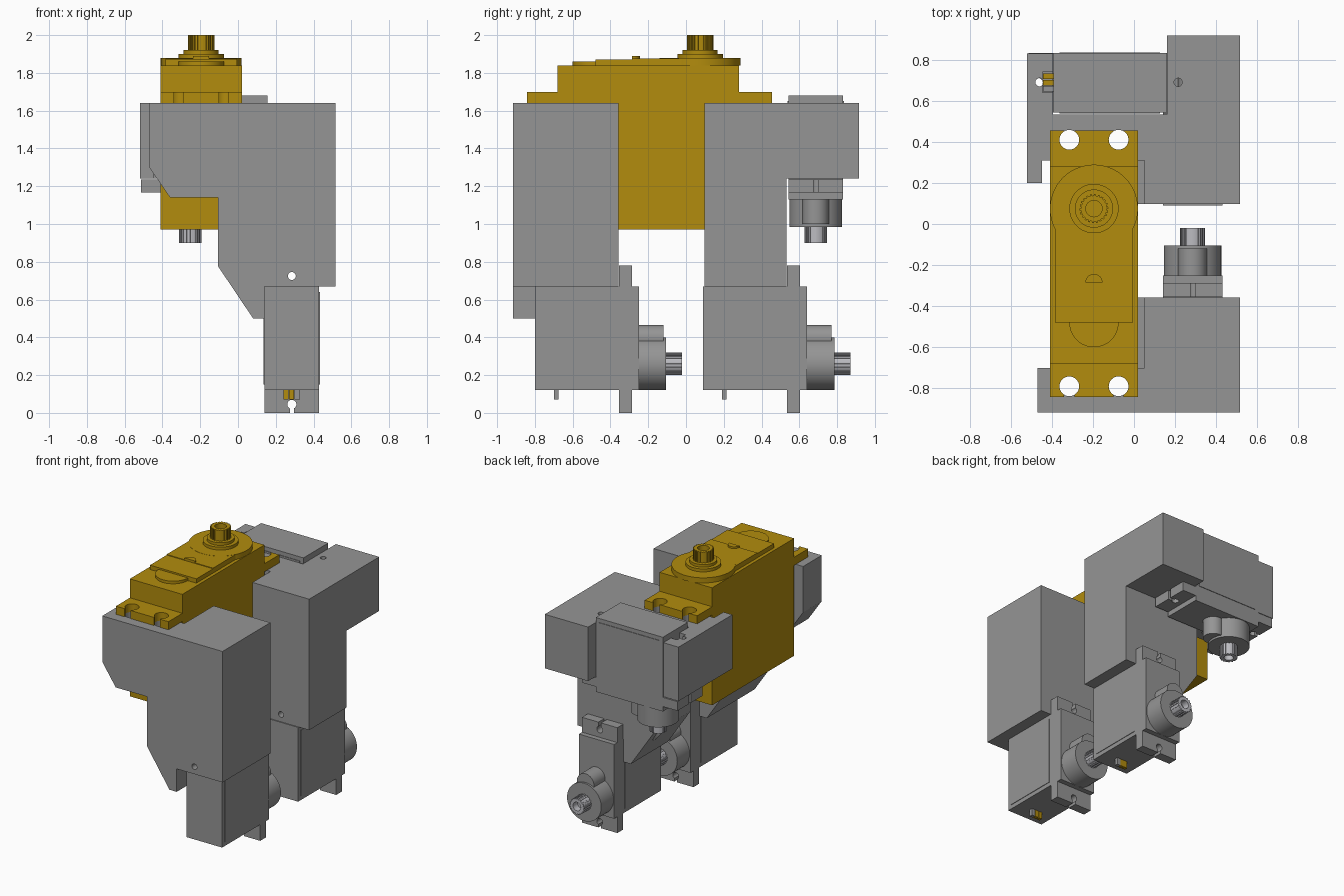
import bpy, bmesh, math
from mathutils import Matrix, Vector

if "Cube" in bpy.data.objects:
    bpy.data.objects.remove(bpy.data.objects["Cube"])


def material(name, rgb):
    m = bpy.data.materials.new(name)
    m.diffuse_color = (*rgb, 1)
    m.use_nodes = True
    m.node_tree.nodes["Principled BSDF"].inputs["Base Color"].default_value = m.diffuse_color
    return m


GRAY = material("gray plastic", (0.30, 0.30, 0.30))
GOLD = material("dark gold", (0.445, 0.262, 0.004))
STEEL = material("light steel", (0.50, 0.50, 0.53))
I = Matrix.Identity(4)
ALONG_Y = Matrix.Rotation(-math.pi / 2, 4, 'X')      # turns local z into +y


def finish(name, bm, mat, matrix=I, smooth=False):
    bmesh.ops.recalc_face_normals(bm, faces=bm.faces[:])
    bm.transform(matrix)
    me = bpy.data.meshes.new(name)
    bm.to_mesh(me)
    bm.free()
    me.materials.append(mat)
    ob = bpy.data.objects.new(name, me)
    bpy.context.collection.objects.link(ob)
    if smooth:
        bpy.ops.object.select_all(action='DESELECT')
        ob.select_set(True)
        bpy.context.view_layer.objects.active = ob
        bpy.ops.object.shade_smooth_by_angle(angle=math.radians(35))
    return ob


def prism(name, pts, h, mat, matrix=I, smooth=False):
    """Outline in xy, raised from z=0 to z=h."""
    bm = bmesh.new()
    f = bm.faces.new([bm.verts.new((x, y, 0)) for x, y in pts])
    r = bmesh.ops.extrude_face_region(bm, geom=[f])
    bmesh.ops.translate(bm, vec=(0, 0, h),
                        verts=[v for v in r['geom'] if isinstance(v, bmesh.types.BMVert)])
    return finish(name, bm, mat, matrix, smooth)


def box(name, x0, x1, y0, y1, z0, z1, mat, matrix=I):
    return prism(name, [(x0, y0), (x1, y0), (x1, y1), (x0, y1)], z1 - z0, mat,
                 matrix @ Matrix.Translation((0, 0, z0)))


def arc(r, n, a0=0.0, a1=2 * math.pi, closed=False):
    k = n if closed else n - 1
    return [(r * math.cos(a0 + (a1 - a0) * i / k), r * math.sin(a0 + (a1 - a0) * i / k))
            for i in range(n)]


def disc(name, r, h, mat, matrix, n=40):
    return prism(name, arc(r, n, closed=True), h, mat, matrix, True)


def cut(ob, *cutters):
    for c in cutters:
        m = ob.modifiers.new("cut", 'BOOLEAN')
        m.operation = 'DIFFERENCE'
        m.solver = 'EXACT'
        m.object = c
        bpy.context.view_layer.objects.active = ob
        bpy.ops.object.modifier_apply(modifier=m.name)
        bpy.data.objects.remove(c)
    return ob


def at(x, y, z):
    return Matrix.Translation((x, y, z))


def spline(name, r, h, bore, mat, matrix, teeth=18):
    """Toothed hollow output shaft with a blind bore."""
    pts = []
    for i in range(teeth):
        for da, k in ((0, 1), (0.5, 1), (0.5, 0.9), (1, 0.9)):
            a = 2 * math.pi * (i + da * 0.98) / teeth
            pts.append((r * k * math.cos(a), r * k * math.sin(a)))
    ob = prism(name, pts, h, mat, matrix)
    return cut(ob, disc("bore", bore, h, mat, matrix @ at(0, 0, h * 0.4), 24))


def small_servo(label, M):
    """Body long in z, output shaft facing +y, centred on x = 0.285."""
    cx = 0.285
    box(label + "_body", 0.14, 0.43, -0.80, -0.25, 0.12, 0.67, GRAY, M)
    for side in (-1, 1):
        box(label + "_side_panel", cx + side * 0.145 - 0.004, cx + side * 0.145 + 0.004,
            -0.77, -0.37, 0.15, 0.64, GRAY, M)
    # mounting ears with open screw holes
    for part, z0, z1, zh, zs in (("_lower_ear", 0, 0.12, 0.045, (-0.01, 0.045)),
                                 ("_upper_ear", 0.67, 0.78, 0.727, (0.727, 0.79))):
        ear = box(label + part, 0.14, 0.43, -0.355, -0.287, z0, z1, GRAY, M)
        cut(ear, disc("hole", 0.024, 0.2, GRAY, M @ at(cx, -0.42, zh) @ ALONG_Y, 24),
            box("slot", cx - 0.011, cx + 0.011, -0.42, -0.22, zs[0], zs[1], GRAY, M))
    # gear housing and shaft
    disc(label + "_gear_housing", 0.14, 0.145, GRAY, M @ at(cx, -0.25, 0.26) @ ALONG_Y, 48)
    disc(label + "_idler_housing", 0.07, 0.13, GRAY, M @ at(cx, -0.25, 0.395) @ ALONG_Y, 32)
    spline(label + "_shaft", 0.06, 0.085, 0.032, STEEL, M @ at(cx, -0.105, 0.26) @ ALONG_Y)
    # wire stubs
    for i, mat in enumerate((GOLD, GOLD, GRAY)):
        x = 0.24 + 0.03 * i
        box(label + "_wire", x, x + 0.027, -0.70, -0.675, 0.07, 0.125, mat, M)


# ---- three small servos
small_servo("front_servo", I)
small_servo("rear_servo", at(0, 0.89, 0))
turn = Matrix(((0, 0, 1, -0.513), (-1, 0, 0, 0.972), (0, -1, 0, 0.88), (0, 0, 0, 1)))
small_servo("upper_servo", turn)

# ---- brackets: xz profiles extruded along y
STAND = Matrix(((1, 0, 0, 0), (0, 0, 1, 0), (0, 1, 0, 0), (0, 0, 0, 1)))
lower = [(0.515, 1.64), (0.515, 0.67), (0.14, 0.67), (0.14, 0.5), (0.08, 0.5), (-0.105, 0.775)]


def bolt_holes(y):
    return [disc("bolt", 0.048, 2, GRAY, at(x, y, 0.1), 32) for x in (-0.315, -0.075)]


front = prism("front_bracket", [(-0.47, 1.64)] + lower +
              [(-0.105, 1.14), (-0.36, 1.14), (-0.47, 1.30)], 0.56, GRAY, at(0, -0.917, 0) @ STAND)
cut(front, box("pocket", -0.6, 0.05, -0.70, -0.3, 0.965, 1.8, GRAY),
    disc("screw", 0.021, 0.8, GRAY, at(0.285, -1, 0.725) @ ALONG_Y, 24), *bolt_holes(-0.79))

rear = prism("rear_bracket", [(-0.52, 1.64)] + lower + [(-0.105, 1.24), (-0.52, 1.24)],
             0.435, GRAY, at(0, 0.097, 0) @ STAND)
cut(rear, box("pocket", -0.447, 0.05, 0.0, 0.31, 0.965, 1.8, GRAY),
    box("left_trim", -0.7, -0.4, 0.0, 0.20, 0.965, 1.8, GRAY),
    disc("screw", 0.021, 0.8, GRAY, at(0.285, 0, 0.725) @ ALONG_Y, 24), *bolt_holes(0.41))

# arms that hold the upper servo
right_arm = box("rear_right_arm", 0.16, 0.515, 0.532, 0.917, 1.24, 1.64, GRAY)
cut(right_arm, disc("screw", 0.02, 0.8, GRAY, at(0.215, 0.69, 1.1), 24))
left_arm = box("rear_left_arm", -0.52, -0.395, 0.532, 0.83, 1.24, 1.64, GRAY)
cut(left_arm, disc("screw", 0.02, 0.8, GRAY, at(-0.46, 0.69, 1.1), 24),
    box("wire_gap", -0.445, -0.38, 0.64, 0.74, 1.50, 1.7, GRAY))

# ---- large servo
SX, SY = -0.195, 0.075
box("large_servo_body", -0.41, 0.02, -0.68, 0.28, 0.97, 1.84, GOLD)
for part, y0, y1, yh, ys in (("front", -0.843, -0.68, -0.79, (-0.9, -0.79)),
                             ("rear", 0.28, 0.455, 0.41, (0.41, 0.5))):
    ear = box("large_servo_%s_ear" % part, -0.41, 0.02, y0, y1, 1.64, 1.70, GOLD)
    for x in (-0.315, -0.075):
        cut(ear, disc("hole", 0.048, 0.3, GOLD, at(x, yh, 1.5), 32),
            box("slot", x - 0.025, x + 0.025, ys[0], ys[1], 1.5, 1.8, GOLD))

# top cover: round gear cap, stepped plate and half-round lug
disc("gear_cap", 0.214, 0.038, GOLD, at(SX, SY, 1.84), 64)
box("cover_plate", -0.385, -0.005, -0.285, SY, 1.84, 1.877, GOLD)
box("cover_step", -0.385, -0.005, -0.48, -0.285, 1.84, 1.872, GOLD)
prism("cover_lug", arc(0.12, 24, math.pi, 2 * math.pi), 0.02, GOLD, at(SX, -0.48, 1.84), True)
prism("cover_bump", arc(0.042, 16, 0, math.pi), 0.05, GOLD, at(SX, -0.285, 1.84), True)

# output shaft with collars
disc("shaft_collar_wide", 0.12, 0.025, GOLD, at(SX, SY, 1.875), 48)
disc("shaft_collar_narrow", 0.093, 0.022, GOLD, at(SX, SY, 1.898), 48)
spline("large_shaft", 0.07, 0.085, 0.04, GOLD, at(SX, SY, 1.915), 22)
